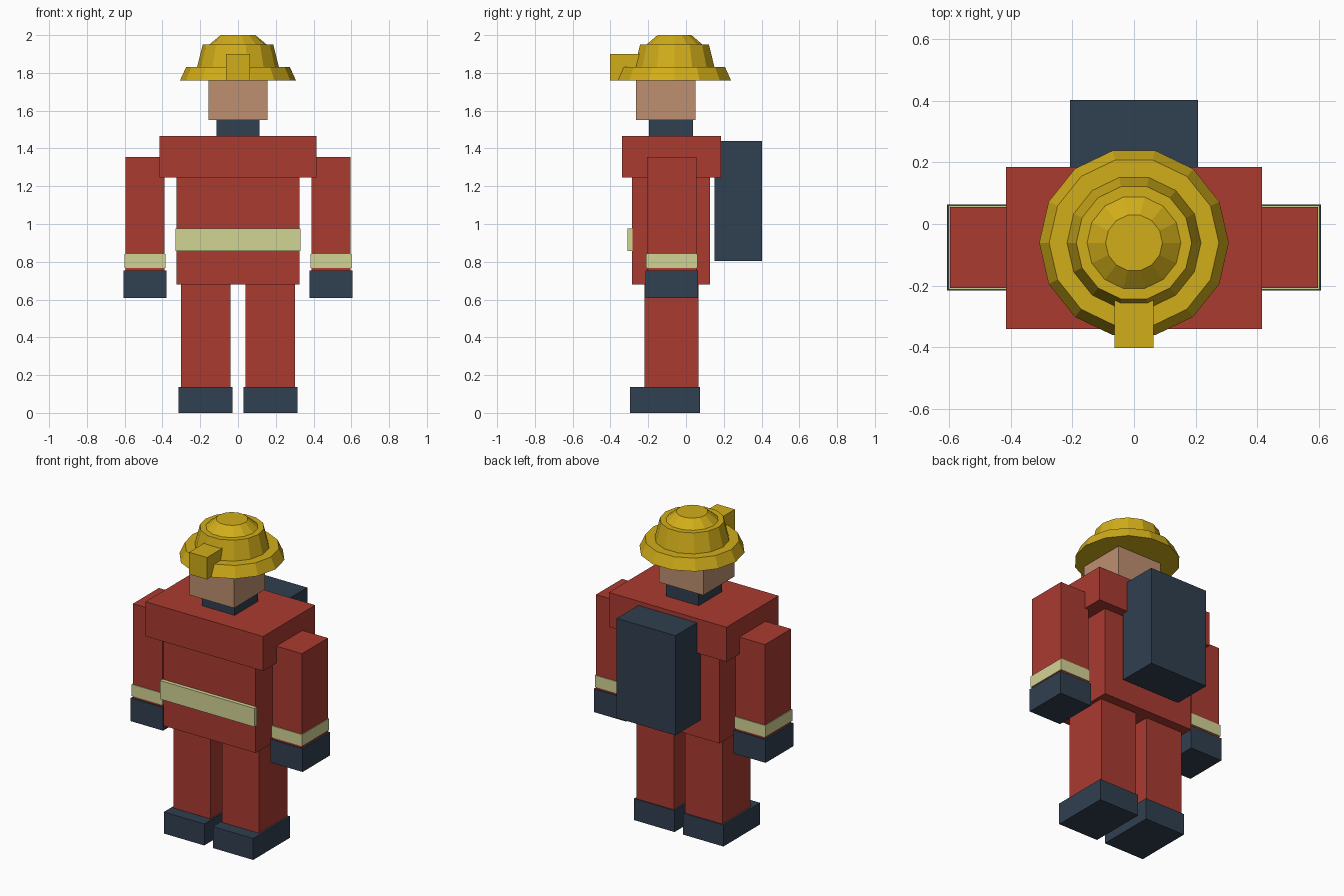
import bpy, bmesh, math
from mathutils import Matrix

if "Cube" in bpy.data.objects:
    bpy.data.objects.remove(bpy.data.objects["Cube"])


def material(name, rgb):
    m = bpy.data.materials.new(name)
    m.diffuse_color = (*rgb, 1)
    m.use_nodes = True
    m.node_tree.nodes["Principled BSDF"].inputs["Base Color"].default_value = m.diffuse_color
    return m


RED = material("red_cloth", (0.40, 0.043, 0.03))
NAVY = material("navy", (0.03, 0.05, 0.08))
STRIPE = material("pale_stripe", (0.65, 0.66, 0.30))
SKIN = material("skin", (0.52, 0.28, 0.16))
YELLOW = material("yellow", (0.64, 0.42, 0.01))


def finish(name, bm, mat):
    mesh = bpy.data.meshes.new(name)
    bm.to_mesh(mesh)
    bm.free()
    mesh.materials.append(mat)
    ob = bpy.data.objects.new(name, mesh)
    bpy.context.collection.objects.link(ob)


def box(name, mat, x, y, z):
    """Box from (min, max) ranges on each axis."""
    bm = bmesh.new()
    size = [b - a for a, b in (x, y, z)]
    mid = [(a + b) / 2 for a, b in (x, y, z)]
    bmesh.ops.create_cube(bm, size=1, matrix=Matrix.Translation(mid) @ Matrix.Diagonal((*size, 1)))
    finish(name, bm, mat)


def mid_box(name, mat, half, y, z):
    box(name, mat, (-half, half), y, z)


def pair(name, mat, x, y, z):
    box(name + "_left", mat, x, y, z)
    box(name + "_right", mat, (-x[1], -x[0]), y, z)


def frustum(name, mat, sides, r1, r2, z1, z2, y=-0.061):
    """Closed tapered ring with a corner on the x axis."""
    bm = bmesh.new()
    rings = [[bm.verts.new((r * math.cos(math.tau * i / sides), y + r * math.sin(math.tau * i / sides), z))
              for i in range(sides)] for r, z in ((r1, z1), (r2, z2))]
    low, high = rings
    bm.faces.new(low[::-1])
    bm.faces.new(high)
    for i in range(sides):
        j = (i + 1) % sides
        bm.faces.new((low[i], low[j], high[j], high[i]))
    finish(name, bm, mat)


# Legs and boots
pair("boot", NAVY, (0.03, 0.315), (-0.297, 0.073), (0, 0.137))
pair("leg", RED, (0.04, 0.302), (-0.22, 0.066), (0.137, 0.68))

# Body
mid_box("torso", RED, 0.325, (-0.286, 0.127), (0.68, 1.247))
mid_box("shoulders", RED, 0.415, (-0.34, 0.185), (1.247, 1.467))
mid_box("belt_stripe", STRIPE, 0.332, (-0.31, -0.284), (0.857, 0.975))
mid_box("back_pack", NAVY, 0.207, (0.15, 0.402), (0.805, 1.44))

# Arms
pair("arm", RED, (0.388, 0.596), (-0.207, 0.055), (0.755, 1.355))
pair("cuff_stripe", STRIPE, (0.383, 0.601), (-0.212, 0.06), (0.768, 0.842))
pair("glove", NAVY, (0.378, 0.606), (-0.215, 0.063), (0.607, 0.755))

# Head
mid_box("neck", NAVY, 0.115, (-0.197, 0.036), (1.467, 1.553))
mid_box("head", SKIN, 0.157, (-0.264, 0.05), (1.55, 1.765))

# Helmet
frustum("helmet_brim", YELLOW, 14, 0.307, 0.275, 1.76, 1.83)
frustum("helmet_crown", YELLOW, 14, 0.217, 0.187, 1.83, 1.95)
frustum("helmet_cap", YELLOW, 14, 0.152, 0.092, 1.95, 2.0)
mid_box("helmet_badge_block", YELLOW, 0.063, (-0.402, -0.24), (1.76, 1.9))
